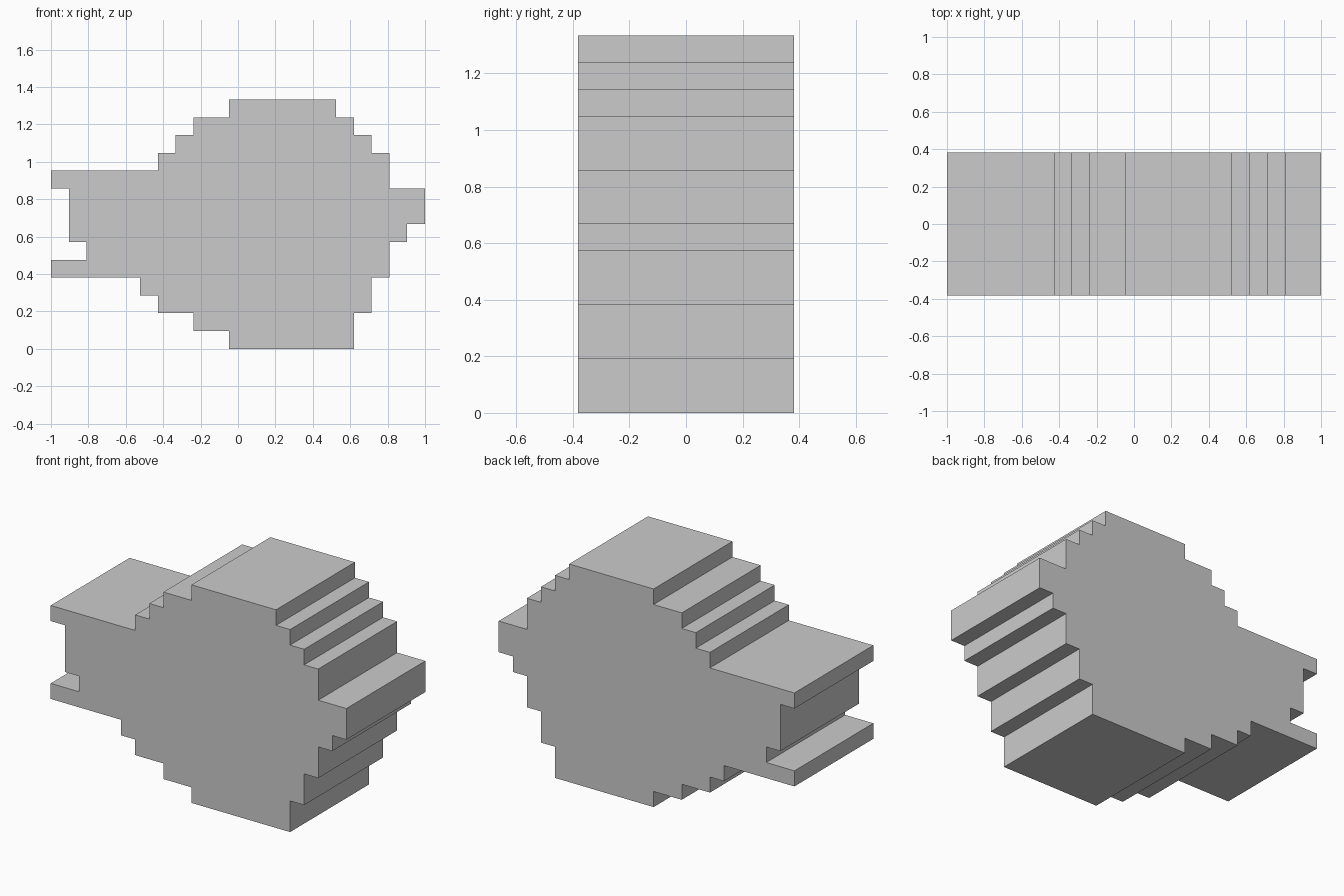
import bpy, bmesh

if "Cube" in bpy.data.objects:
    bpy.data.objects.remove(bpy.data.objects["Cube"])

U = 2 / 21          # one step of the stepped outline
DEPTH = 8 * U

# Left and right edge of each one-step layer, from the bottom up
LAYERS = [(10, 17), (8, 17), (6, 18), (5, 18), (0, 19), (2, 19), (1, 20),
          (1, 21), (1, 21), (0, 19), (6, 19), (7, 18), (8, 17), (10, 16)]


def side_steps(edges):
    """Stair-step points up one side, merging layers with equal edges."""
    pts = []
    for row, x in enumerate(edges):
        if pts and pts[-1][0] == x:
            pts[-1] = (x, row + 1)
        else:
            pts += [(x, row), (x, row + 1)]
    return pts


def extrude_profile(name, pts, depth):
    """Extrude an x-z outline along y, centred on y = 0."""
    bm = bmesh.new()
    verts = [bm.verts.new((x * U - 1, -depth / 2, z * U)) for x, z in pts]
    face = bm.faces.new(verts)
    new = bmesh.ops.extrude_face_region(bm, geom=[face])["geom"]
    moved = [g for g in new if isinstance(g, bmesh.types.BMVert)]
    bmesh.ops.translate(bm, verts=moved, vec=(0, depth, 0))
    bmesh.ops.recalc_face_normals(bm, faces=bm.faces)
    mesh = bpy.data.meshes.new(name)
    bm.to_mesh(mesh)
    bm.free()
    obj = bpy.data.objects.new(name, mesh)
    bpy.context.collection.objects.link(obj)
    return obj


# Stepped body: up the right side, back down the left
right = side_steps([r for _, r in LAYERS])
left = side_steps([l for l, _ in LAYERS])
extrude_profile("stepped_body", right + left[::-1], DEPTH)
